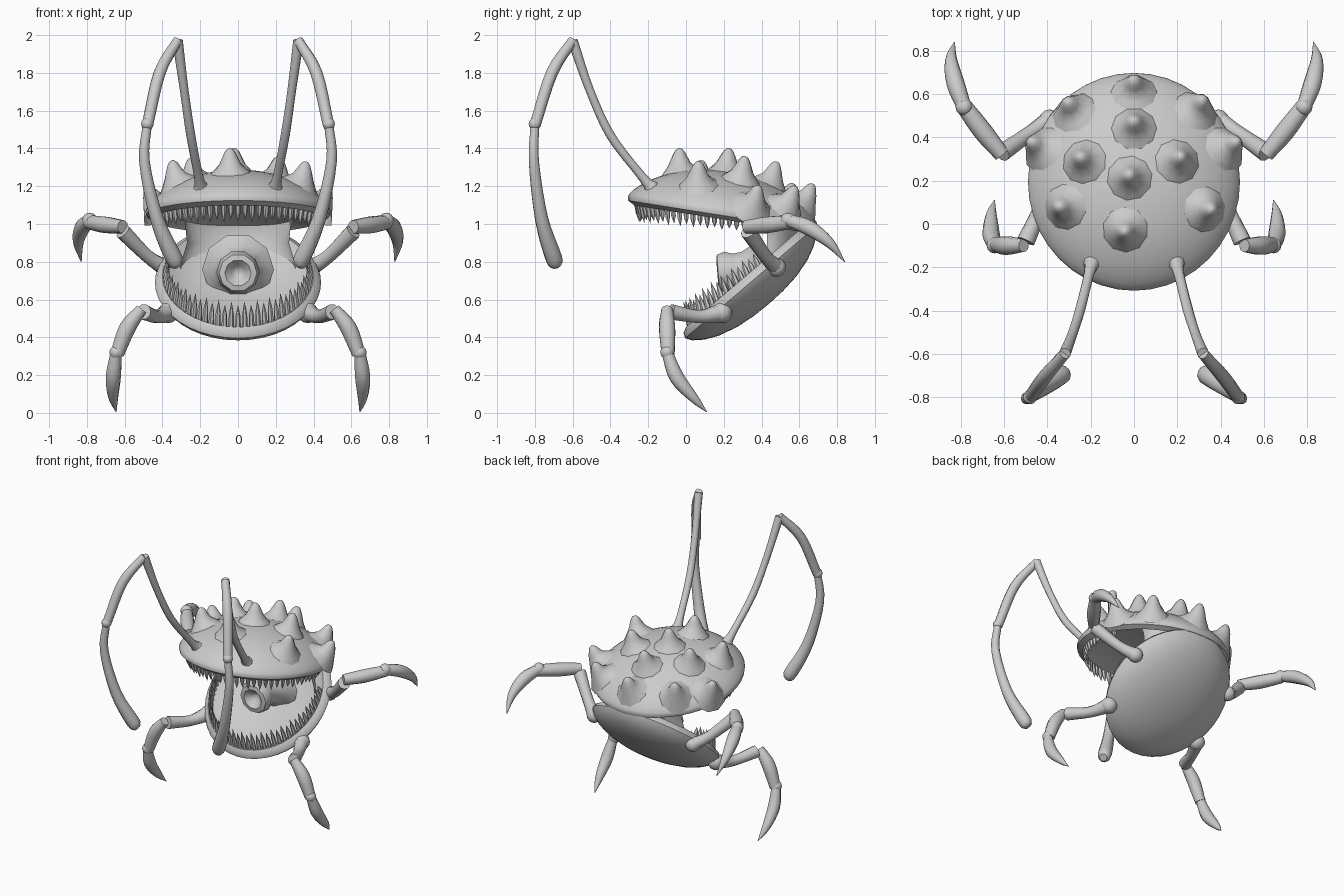
import bpy, bmesh, math
from mathutils import Matrix, Vector

cube = bpy.data.objects.get("Cube")
if cube:
    bpy.data.objects.remove(cube)

mat = bpy.data.materials.new("pale_grey")
mat.use_nodes = True
GREY = (0.6, 0.6, 0.6, 1)
mat.diffuse_color = GREY
mat.node_tree.nodes["Principled BSDF"].inputs["Base Color"].default_value = GREY


def finish(bm, name, angle=40):
    bmesh.ops.recalc_face_normals(bm, faces=bm.faces)
    me = bpy.data.meshes.new(name)
    bm.to_mesh(me)
    bm.free()
    me.materials.append(mat)
    ob = bpy.data.objects.new(name, me)
    bpy.context.collection.objects.link(ob)
    bpy.ops.object.select_all(action="DESELECT")
    ob.select_set(True)
    bpy.context.view_layer.objects.active = ob
    bpy.ops.object.shade_smooth_by_angle(angle=math.radians(angle))


def skin(bm, rings, closed=True):
    """Bridge rings of points with quads."""
    rows = [[bm.verts.new(p) for p in ring] for ring in rings]
    n = len(rows[0])
    for a, b in zip(rows, rows[1:]):
        for i in range(n if closed else n - 1):
            j = (i + 1) % n
            bm.faces.new((a[i], a[j], b[j], b[i]))
    return rows


def lathe(bm, profile, matrix, segs):
    """Revolve (radius, height) pairs about the local z axis."""
    rings = [[matrix @ Vector((r * math.cos(t), r * math.sin(t), z))
              for t in (math.tau * i / segs for i in range(segs))] for r, z in profile]
    rows = skin(bm, rings)
    bmesh.ops.remove_doubles(bm, verts=[v for row in rows for v in row], dist=0.0004)


def aim(origin, direction):
    rot = Vector(direction).to_track_quat("Z", "Y").to_matrix().to_4x4()
    return Matrix.Translation(origin) @ rot


def tube(bm, points, segs=10, steps=4):
    """Capped, smoothly curved limb through (x, y, z, radius) points."""
    pts = [Vector(p) for p in points]
    ext = [2 * pts[0] - pts[1]] + pts + [2 * pts[-1] - pts[-2]]
    path = []
    for a, b, c, d in zip(ext, ext[1:], ext[2:], ext[3:]):
        for k in range(steps):
            t = k / steps
            path.append(0.5 * (2 * b + (c - a) * t + (2 * a - 5 * b + 4 * c - d) * t**2
                               + (3 * b - a - 3 * c + d) * t**3))
    path.append(pts[-1])
    rings = []
    for i, p in enumerate(path):
        d = (path[min(i + 1, len(path) - 1)] - path[max(i - 1, 0)]).to_3d().normalized()
        u = d.cross(Vector((0.9, 0.3, 0.2))).normalized()
        v = d.cross(u)
        r = max(p[3], 0.002)
        rings.append([p.to_3d() + r * (math.cos(t) * u + math.sin(t) * v)
                      for t in (math.tau * k / segs for k in range(segs))])
    rows = skin(bm, rings)
    for end in (rows[0], rows[-1]):
        bm.faces.new(end)


def ball(bm, centre, radius):
    bmesh.ops.create_uvsphere(bm, u_segments=12, v_segments=8, radius=radius,
                              matrix=Matrix.Translation(centre))


# Jaw frames: upper dips backwards, lower opens forwards
upper = (Matrix.Translation((0, 0.195, 1.065)) @ Matrix.Rotation(math.radians(-9), 4, "X")
         @ Matrix.Diagonal((1, 1.04, 1, 1)))
lower = (Matrix.Translation((0, 0.34, 0.69)) @ Matrix.Rotation(math.radians(40.5), 4, "X")
         @ Matrix.Diagonal((1, 1.03, 1, 1)))


def dome(r):
    return 0.215 * max(0, 1 - (r / 0.49) ** 2) ** 0.7


# Upper shell: dome, thick rim and hollow underside
bm = bmesh.new()
radii = [0.49 * math.sin(math.pi / 2 * i / 10) for i in range(11)]
profile = [(r, dome(r)) for r in radii]
profile += [(0.485, -0.02), (0.45, -0.04), (0.41, -0.01), (0.25, 0.04), (0, 0.06)]
lathe(bm, profile, upper, 40)
finish(bm, "upper_shell")

# Blunt spikes with wide flared roots, following the slope of the shell
bm = bmesh.new()
spikes = [(-0.28, 0.50), (0, 0.59), (0.29, 0.51), (-0.43, 0.34), (0, 0.41), (0.43, 0.34),
          (-0.23, 0.26), (0.20, 0.26), (-0.02, 0.18), (-0.32, 0.06), (0.33, 0.05), (-0.04, -0.05)]
for x, y in spikes:
    r = math.hypot(x, y - 0.195)
    slope = (dome(r - 0.03) - dome(r + 0.03)) / 0.06 / r
    normal = (upper.to_3x3() @ Vector((x * slope, (y - 0.195) * slope, 1))).normalized()
    root = upper @ Vector((x, y - 0.195, dome(r)))
    rings = []
    # Roots lie along the shell normal while the tips bend upright
    for radius, height in ((0.12, -0.022), (0.085, 0.012), (0.06, 0.04), (0.043, 0.075),
                           (0.028, 0.105), (0.015, 0.12), (0.002, 0.124)):
        frame = aim(root, normal.lerp(Vector((0, 0.1, 1)), min(0.45, max(0, height * 5))))
        rings.append([frame @ Vector((radius * math.cos(t), radius * math.sin(t), height))
                      for t in (math.tau * k / 10 for k in range(10))])
    bm.faces.new(skin(bm, rings)[-1])
finish(bm, "shell_spikes", 60)

# Lower shell: bowl with a raised lip and shallow mouth floor
bm = bmesh.new()
lathe(bm, [(0, -0.15), (0.1, -0.147), (0.2, -0.134), (0.3, -0.106), (0.37, -0.072),
           (0.42, -0.033), (0.44, 0.0), (0.43, 0.025), (0.4, 0.042), (0.37, 0.015),
           (0.25, -0.04), (0, -0.06)], lower, 40)
finish(bm, "lower_shell")

# Throat wall joining the two jaws at the back
bm = bmesh.new()
rings = []
for z, rx, ry in ((0.72, 0.31, 0.08), (0.8, 0.3, 0.13), (0.9, 0.27, 0.17), (1.0, 0.28, 0.18), (1.07, 0.32, 0.14)):
    rings.append([(rx * math.cos(t), 0.43 + ry * math.sin(t), z)
                  for t in (math.pi * i / 16 for i in range(17))])
skin(bm, rings, closed=False)
finish(bm, "throat_wall")

# Tongue: tapered stub with a thick ring and a small hollow mouth
bm = bmesh.new()
lathe(bm, [(0.19, 0.0), (0.14, 0.04), (0.105, 0.1), (0.1, 0.15), (0.115, 0.19), (0.1, 0.23),
           (0.07, 0.235), (0.035, 0.2), (0, 0.17)],
      aim((0, 0.40, 0.76), (0, -1, -0.08)), 10)
finish(bm, "tongue", 50)


# Rows of needle teeth following each jaw
def tooth_row(name, frame, radius, height, count, half_arc, longest, lean):
    bm = bmesh.new()
    for i in range(count):
        f = 2 * i / (count - 1) - 1
        t = -math.pi / 2 + f * half_arc
        root = frame @ Vector((radius * math.cos(t), radius * math.sin(t), height))
        size = longest * (1 - 0.45 * f * f) * (1 if i % 2 else 0.85)
        way = Vector((-0.15 * math.cos(t), lean - 0.15 * math.sin(t), -1 if height < 0 else 1))
        lathe(bm, [(0.016, -0.02), (0.013, size * 0.5), (0, size)], aim(root, way), 6)
    finish(bm, name)


tooth_row("upper_teeth", upper, 0.44, -0.03, 43, math.radians(105), 0.1, 0)
tooth_row("lower_teeth", lower, 0.385, 0.03, 41, math.radians(108), 0.14, -0.4)

# Limbs: each a list of tapered segments of (x, y, z, radius)
limbs = {
    "front_leg": [
        [(0.37, 0.19, 0.53, 0.05), (0.43, 0.07, 0.51, 0.036), (0.50, -0.08, 0.535, 0.042)],
        [(0.51, -0.1, 0.55, 0.03), (0.585, -0.1, 0.45, 0.044), (0.64, -0.095, 0.31, 0.036)],
        [(0.645, -0.1, 0.32, 0.03), (0.66, -0.05, 0.19, 0.04), (0.66, 0.04, 0.08, 0.026),
         (0.645, 0.11, 0.005, 0.002)]],
    "back_leg": [
        [(0.39, 0.48, 0.77, 0.045), (0.48, 0.42, 0.83, 0.036), (0.61, 0.33, 0.96, 0.043)],
        [(0.61, 0.32, 0.985, 0.036), (0.70, 0.43, 0.995, 0.045), (0.79, 0.55, 1.01, 0.038)],
        [(0.785, 0.54, 1.02, 0.034), (0.825, 0.65, 0.98, 0.042), (0.845, 0.76, 0.9, 0.028),
         (0.83, 0.84, 0.80, 0.002)]],
    "antenna": [
        [(0.195, -0.18, 1.19, 0.036), (0.21, -0.24, 1.26, 0.024), (0.25, -0.4, 1.47, 0.024),
         (0.285, -0.51, 1.71, 0.023), (0.32, -0.60, 1.97, 0.028)],
        [(0.32, -0.60, 1.97, 0.026), (0.415, -0.71, 1.8, 0.032), (0.48, -0.80, 1.52, 0.03)],
        [(0.48, -0.80, 1.53, 0.024), (0.495, -0.805, 1.33, 0.028), (0.43, -0.765, 1.03, 0.036),
         (0.34, -0.70, 0.82, 0.045), (0.315, -0.685, 0.78, 0.026)]],
}
joint_size = {"front_leg": 0.036, "back_leg": 0.04, "antenna": 0.033}
for name, segments in limbs.items():
    for side, s in (("left", 1), ("right", -1)):
        bm = bmesh.new()
        for seg in segments:
            tube(bm, [(s * x, y, z, r) for x, y, z, r in seg])
        # Knuckles and root socket
        x, y, z, r = segments[0][0]
        ball(bm, (s * x, y, z), r * 1.1)
        x, y, z, r = segments[2][0]
        ball(bm, (s * x, y, z), joint_size[name])
        finish(bm, side + "_" + name, 50)
